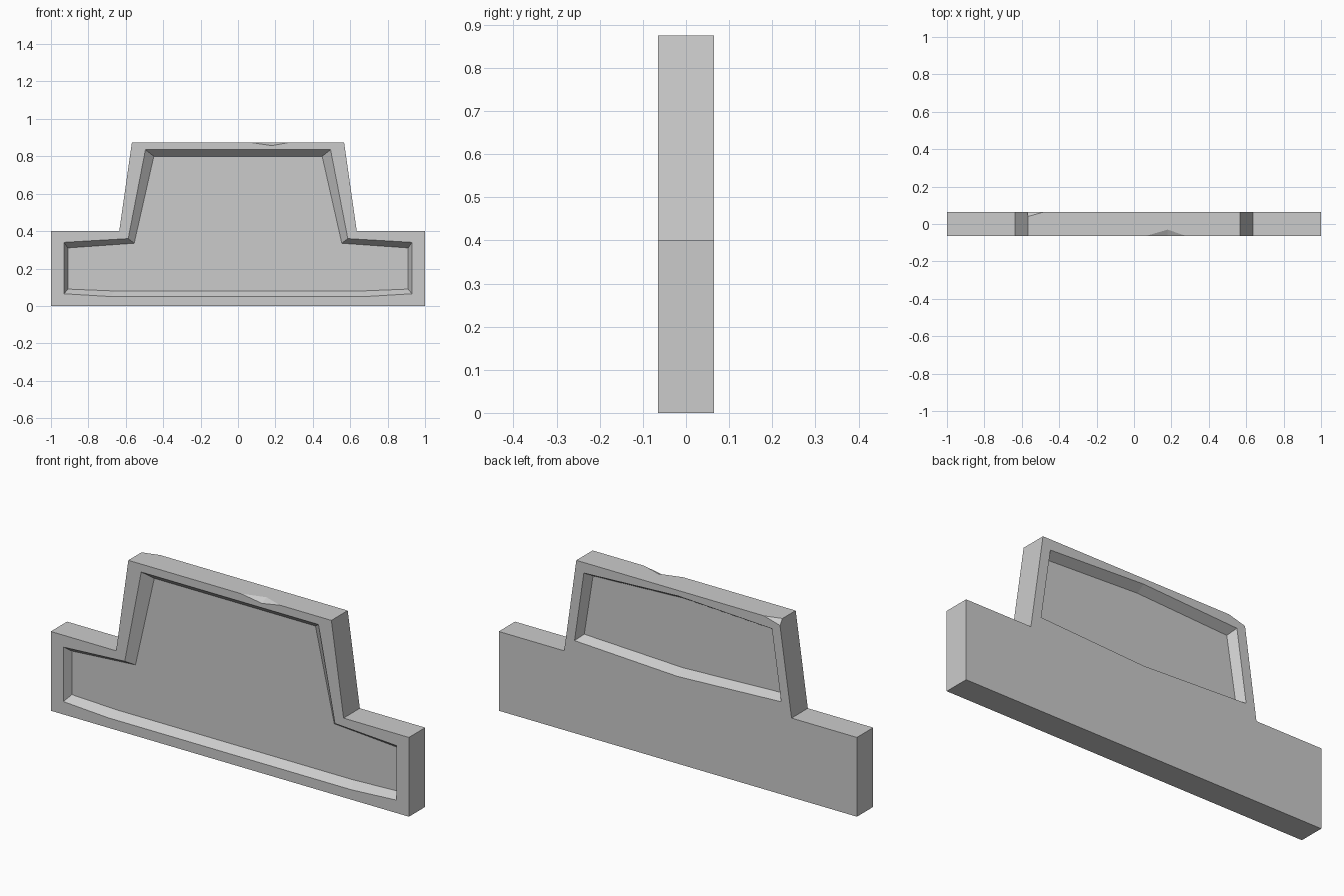
import bpy
import bmesh
from mathutils import Vector

cube = bpy.data.objects.get("Cube")
if cube:
    bpy.data.objects.remove(cube, do_unlink=True)

HALF = 0.065   # half thickness of the slab
TOP = 0.875

stone = bpy.data.materials.new("plain grey")
stone.use_nodes = True
stone.diffuse_color = (0.6, 0.6, 0.6, 1)
stone.node_tree.nodes["Principled BSDF"].inputs["Base Color"].default_value = (0.6, 0.6, 0.6, 1)


def finish(name, bm):
    bmesh.ops.recalc_face_normals(bm, faces=bm.faces[:])
    mesh = bpy.data.meshes.new(name)
    bm.to_mesh(mesh)
    bm.free()
    mesh.materials.append(stone)
    obj = bpy.data.objects.new(name, mesh)
    bpy.context.collection.objects.link(obj)
    return obj


def mirrored(half):
    """Close a right-hand profile (bottom to top) with its mirror image."""
    return half + [(-x, z) for x, z in reversed(half) if x > 0]


def loft(name, layers):
    """Join (y, profile) layers with side faces and cap both ends."""
    bm = bmesh.new()
    rings = [[bm.verts.new((x, y, z)) for x, z in prof] for y, prof in layers]
    for a, b in zip(rings, rings[1:]):
        for i in range(len(a)):
            j = (i + 1) % len(a)
            bm.faces.new((a[i], a[j], b[j], b[i]))
    bm.faces.new(rings[0])
    bm.faces.new(rings[-1])
    return finish(name, bm)


def hull(name, points):
    bm = bmesh.new()
    for p in points:
        bm.verts.new(p)
    bmesh.ops.convex_hull(bm, input=bm.verts[:])
    return finish(name, bm)


def carve(target, cutter):
    mod = target.modifiers.new(cutter.name, "BOOLEAN")
    mod.operation = "DIFFERENCE"
    mod.solver = "EXACT"
    mod.object = cutter
    bpy.context.view_layer.objects.active = target
    bpy.ops.object.modifier_apply(modifier=mod.name)
    bpy.data.objects.remove(cutter, do_unlink=True)


# Stepped slab
outline = mirrored([(1, 0), (1, 0.4), (0.635, 0.4), (0.567, TOP)])
slab = loft("stepped_slab", [(-HALF, outline), (HALF, outline)])

# Front recess with sloping walls
front_rim = mirrored([(0.68, 0.05), (0.93, 0.065), (0.93, 0.34), (0.587, 0.36), (0.495, 0.835)])
front_bed = mirrored([(0.66, 0.08), (0.91, 0.09), (0.91, 0.31), (0.555, 0.335), (0.45, 0.8)])
carve(slab, loft("front_recess", [(-0.1, front_rim), (-HALF, front_rim), (-0.025, front_bed)]))

# Back recess, bowed at top and bottom
back_rim = mirrored([(0, 0.44), (0.577, 0.467), (0.525, 0.822), (0, 0.847)])
back_bed = mirrored([(0, 0.468), (0.552, 0.49), (0.503, 0.797), (0, 0.82)])
carve(slab, loft("back_recess", [(0.1, back_rim), (HALF, back_rim), (0.023, back_bed)]))

# V-shaped chip in the top front edge
a, b = Vector((0.06, -HALF, TOP)), Vector((0.28, -HALF, TOP))
t, f = Vector((0.18, -0.03, TOP)), Vector((0.18, -HALF, 0.857))
mid = (t + f) / 2
carve(slab, hull("edge_chip", [mid + 2 * (p - mid) for p in (a, b, t, f)]))

# Broken top back corner
corner = Vector((-0.567, HALF, TOP))
cut = [Vector((-0.48, HALF, TOP)), Vector((-0.567, 0.04, TOP)), Vector((-0.571, HALF, 0.85))]
mid = sum(cut, Vector()) / 3
carve(slab, hull("corner_chip", [mid + 2 * (p - mid) for p in cut] + [corner + 2 * (corner - mid)]))
